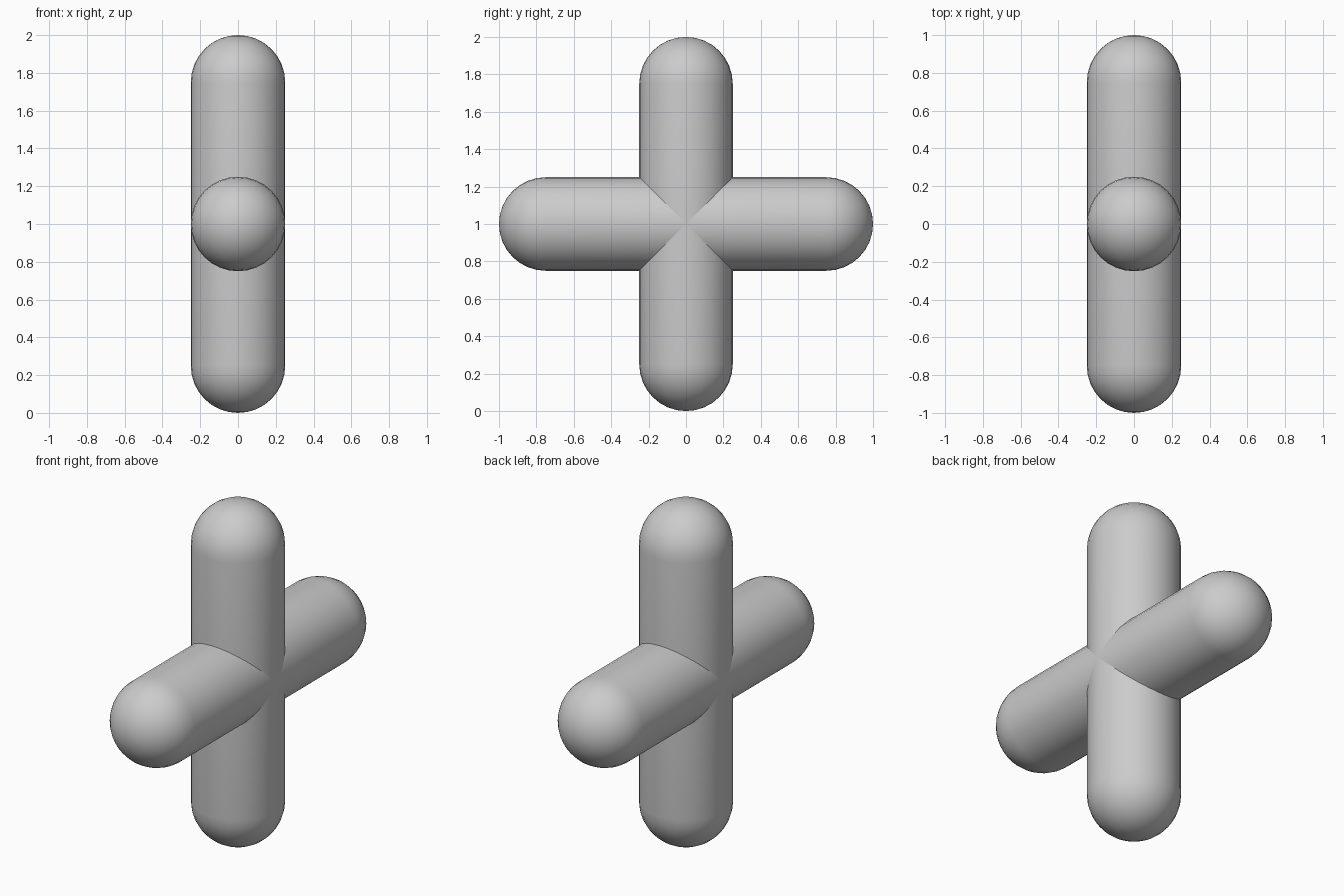
import bpy
import bmesh
from math import cos, sin, pi, radians
from mathutils import Matrix

cube = bpy.data.objects.get("Cube")
if cube:
    bpy.data.objects.remove(cube, do_unlink=True)

RADIUS = 0.25
HALF_LENGTH = 1.0
SEGMENTS = 32
CAP_RINGS = 8

# Plain grey
grey = bpy.data.materials.new("light_grey")
grey.use_nodes = True
grey.diffuse_color = (0.6, 0.6, 0.6, 1)
grey.node_tree.nodes["Principled BSDF"].inputs["Base Color"].default_value = grey.diffuse_color


def capsule(name, tilt):
    """Round-ended bar, spun from a half profile and tilted about x."""
    straight = HALF_LENGTH - RADIUS
    angles = [pi / 2 * i / CAP_RINGS for i in range(CAP_RINGS + 1)]
    upper = [(RADIUS * sin(a), straight + RADIUS * cos(a)) for a in angles]
    profile = upper + [(r, -z) for r, z in reversed(upper)]

    bm = bmesh.new()
    verts = [bm.verts.new((r, 0, z)) for r, z in profile]
    edges = [bm.edges.new(pair) for pair in zip(verts, verts[1:])]
    bmesh.ops.spin(bm, geom=verts + edges, axis=(0, 0, 1), cent=(0, 0, 0),
                   angle=2 * pi, steps=SEGMENTS, use_duplicate=False)
    bmesh.ops.remove_doubles(bm, verts=bm.verts, dist=0.0001)
    bmesh.ops.recalc_face_normals(bm, faces=bm.faces)
    bm.transform(Matrix.Rotation(tilt, 4, "X"))

    mesh = bpy.data.meshes.new(name)
    bm.to_mesh(mesh)
    bm.free()
    mesh.materials.append(grey)
    obj = bpy.data.objects.new(name, mesh)
    obj.location.z = HALF_LENGTH
    bpy.context.collection.objects.link(obj)
    return obj


# Two crossing bars
upright = capsule("upright_bar", 0)
crossbar = capsule("cross_bar", radians(90))

# Smooth shading
for obj in (upright, crossbar):
    bpy.ops.object.select_all(action="DESELECT")
    obj.select_set(True)
    bpy.context.view_layer.objects.active = obj
    bpy.ops.object.shade_smooth_by_angle(angle=radians(40))
